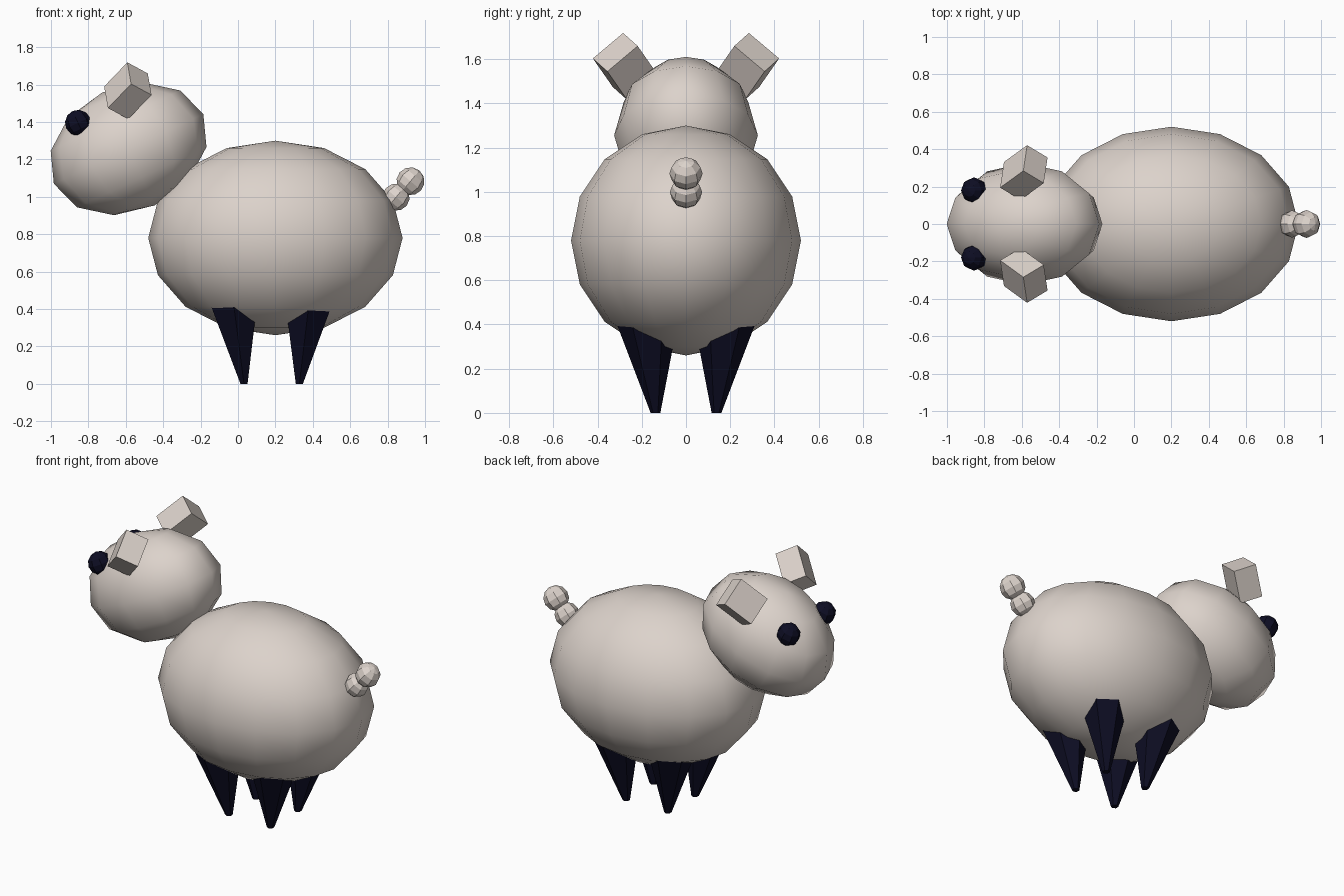
import bpy, bmesh, math
from mathutils import Matrix, Vector

if "Cube" in bpy.data.objects:
    bpy.data.objects.remove(bpy.data.objects["Cube"])


def material(name, rgb):
    m = bpy.data.materials.new(name)
    m.diffuse_color = (*rgb, 1)
    m.use_nodes = True
    m.node_tree.nodes["Principled BSDF"].inputs["Base Color"].default_value = m.diffuse_color
    return m


WOOL = material("warm off white", (0.72, 0.65, 0.60))
DARK = material("dark navy", (0.004, 0.004, 0.017))


def add_object(name, bm, mat, matrix, smooth=False):
    bmesh.ops.transform(bm, matrix=matrix, verts=bm.verts)
    bmesh.ops.recalc_face_normals(bm, faces=bm.faces)
    for f in bm.faces:
        f.smooth = smooth
    mesh = bpy.data.meshes.new(name)
    bm.to_mesh(mesh)
    bm.free()
    mesh.materials.append(mat)
    ob = bpy.data.objects.new(name, mesh)
    bpy.context.collection.objects.link(ob)
    return ob


def ball(name, center, radii, mat, segs, rings, tilt=0, smooth=False):
    bm = bmesh.new()
    bmesh.ops.create_uvsphere(bm, u_segments=segs, v_segments=rings, radius=1)
    m = (Matrix.Translation(center) @ Matrix.Rotation(math.radians(tilt), 4, 'Y')
         @ Matrix.Diagonal((*radii, 1)))
    return add_object(name, bm, mat, m, smooth)


def leg(name, foot, lean):
    # tapered cone, sheared outwards towards the top
    h = 0.5
    bm = bmesh.new()
    bmesh.ops.create_cone(bm, cap_ends=True, segments=6,
                          radius1=0.022, radius2=0.165, depth=h)
    for v in bm.verts:
        if v.co.z > 0:
            v.co += Vector((lean[0] * h, lean[1] * h, 0))
    add_object(name, bm, DARK, Matrix.Translation((*foot, h / 2)))


# Body and tilted head
ball("body", (0.2, 0, 0.78), (0.68, 0.52, 0.52), WOOL, 16, 8, smooth=True)
ball("head", (-0.585, 0, 1.256), (0.441, 0.325, 0.333), WOOL, 12, 6, -25, True)

# Tail beads
ball("tail_base", (0.845, 0, 0.998), (0.073,) * 3, WOOL, 8, 6, 40)
ball("tail_tip", (0.922, 0, 1.083), (0.075,) * 3, WOOL, 8, 6, 40)

# Ear block axes: width, height, thickness
u = Vector((0.779, -0.470, -0.421))
v = Vector((0.113, 0.761, -0.640))
w = Vector((0.620, 0.450, 0.645))

for side, s in (("left", -1), ("right", 1)):
    ball(f"{side}_eye", (-0.855, s * 0.18, 1.395), (0.07,) * 3, DARK, 8, 6, -25)

    bm = bmesh.new()
    bmesh.ops.create_cube(bm, size=1)
    axes = Matrix((u * 0.14, v * 0.18, w * 0.2)).transposed().to_4x4()
    mirror = Matrix.Diagonal((1, s, 1, 1))
    add_object(f"{side}_ear", bm, WOOL,
               mirror @ Matrix.Translation((-0.589, 0.275, 1.567)) @ axes)

    # Legs
    leg(f"{side}_front_leg", (0.032, s * 0.138), (-0.13, s * 0.095))
    leg(f"{side}_back_leg", (0.328, s * 0.138), (0.12, s * 0.095))
